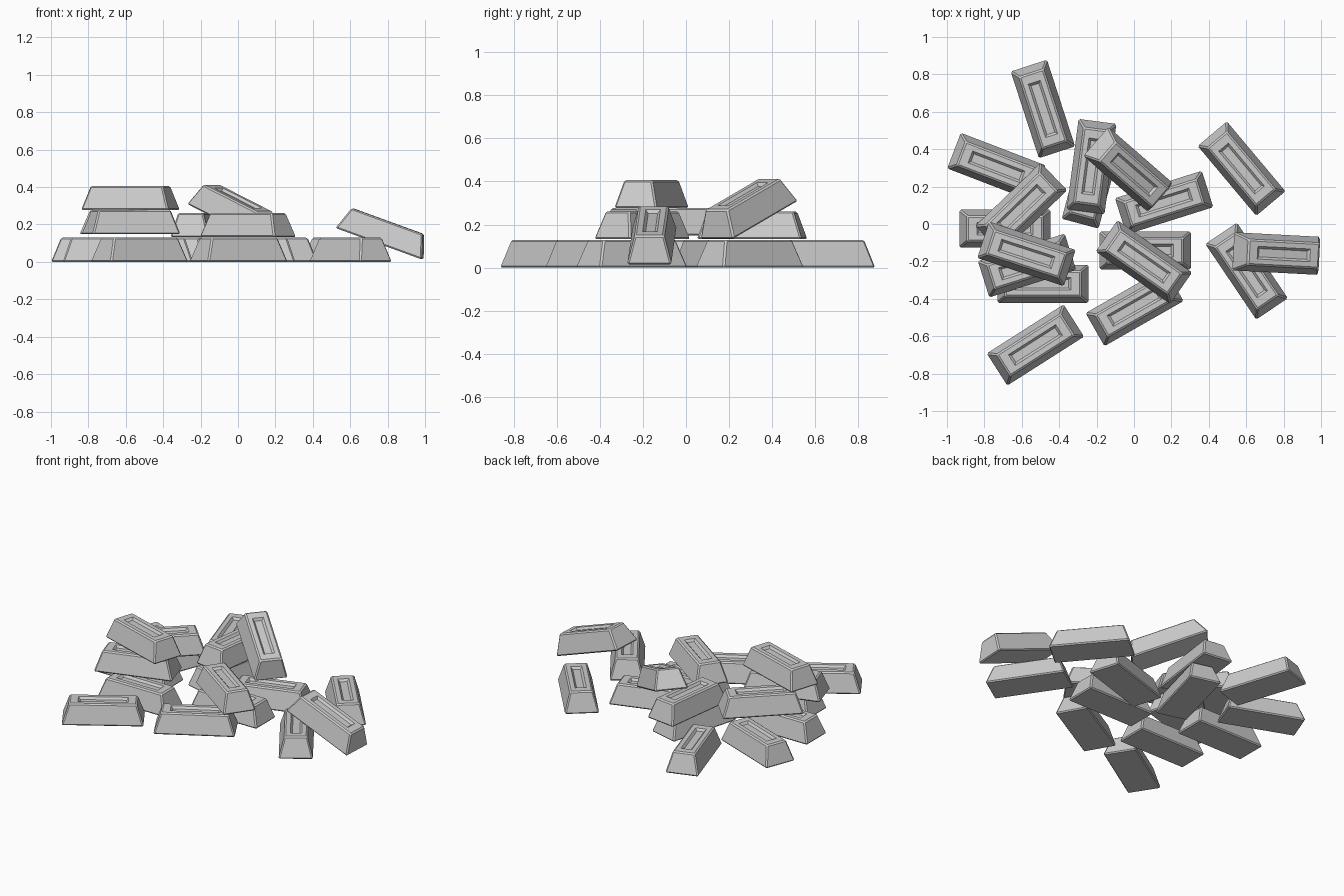
import bpy, bmesh
from math import radians

if "Cube" in bpy.data.objects:
    bpy.data.objects.remove(bpy.data.objects["Cube"])

LENGTH, WIDTH, HEIGHT = 0.492, 0.208, 0.129
TOP_L, TOP_W = 0.405, 0.137


def place(verts, length, width, z):
    """Move four corner verts onto a centred rectangle at height z."""
    for v in verts:
        v.co.x = length / 2 if v.co.x > 0 else -length / 2
        v.co.y = width / 2 if v.co.y > 0 else -width / 2
        v.co.z = z


def make_ingot_mesh():
    bm = bmesh.new()
    # tapered block with chamfered edges
    bmesh.ops.create_cube(bm, size=1)
    place([v for v in bm.verts if v.co.z < 0], LENGTH, WIDTH, 0)
    place([v for v in bm.verts if v.co.z > 0], TOP_L, TOP_W, HEIGHT)
    bmesh.ops.bevel(bm, geom=bm.edges[:], offset=0.008, segments=1,
                    profile=0.5, affect='EDGES')
    # shallow sloped recess in the top
    bm.normal_update()
    top = max(bm.faces, key=lambda f: f.calc_center_median().z)
    bmesh.ops.inset_region(bm, faces=[top], thickness=0.02)
    place(top.verts, 0.30, 0.068, HEIGHT)
    bmesh.ops.inset_region(bm, faces=[top], thickness=0.01)
    place(top.verts, 0.275, 0.044, HEIGHT - 0.014)
    bmesh.ops.recalc_face_normals(bm, faces=bm.faces[:])
    mesh = bpy.data.meshes.new("ingot")
    bm.to_mesh(mesh)
    bm.free()
    return mesh


# base centre x, y, z, yaw, pitch
ground = [
    (-0.487, 0.615, 0, -72, 0),
    (-0.735, 0.305, 0, -21, 0),
    (-0.690, -0.025, 0, 0, 0),
    (-0.487, -0.320, 0, 0, 0),
    (-0.527, -0.647, 0, 32.5, 0),
    (0.003, -0.444, 0, 29.7, 0),
    (0.060, -0.142, 0, 0, 0),
    (0.161, 0.114, 0, 17.5, 0),
    (-0.225, 0.237, 0, 75, 0),
    (0.575, 0.296, 0, -50, 0),
    (0.602, -0.252, 0, -56, 0),
]
stacked = [
    (-0.603, 0.085, 0.148, 44, 0),
    (-0.572, -0.222, 0.148, 17.5, 0),
    (0.053, -0.203, 0.132, -35, 0),
    (-0.227, 0.307, 0.132, 82.5, 0),
    (-0.575, -0.160, 0.277, -18, 0),
]
leaning = [
    (-0.034, 0.294, 0.221, -41, 21),
    (0.757, -0.158, 0.097, -3, 20),
]

ingot = make_ingot_mesh()
for group, bars in (("ground", ground), ("stacked", stacked), ("leaning", leaning)):
    for i, (x, y, z, yaw, pitch) in enumerate(bars, 1):
        ob = bpy.data.objects.new(f"{group}_bar_{i}", ingot)
        ob.location = (x, y, z)
        ob.rotation_euler = (0, radians(pitch), radians(yaw))
        bpy.context.collection.objects.link(ob)
